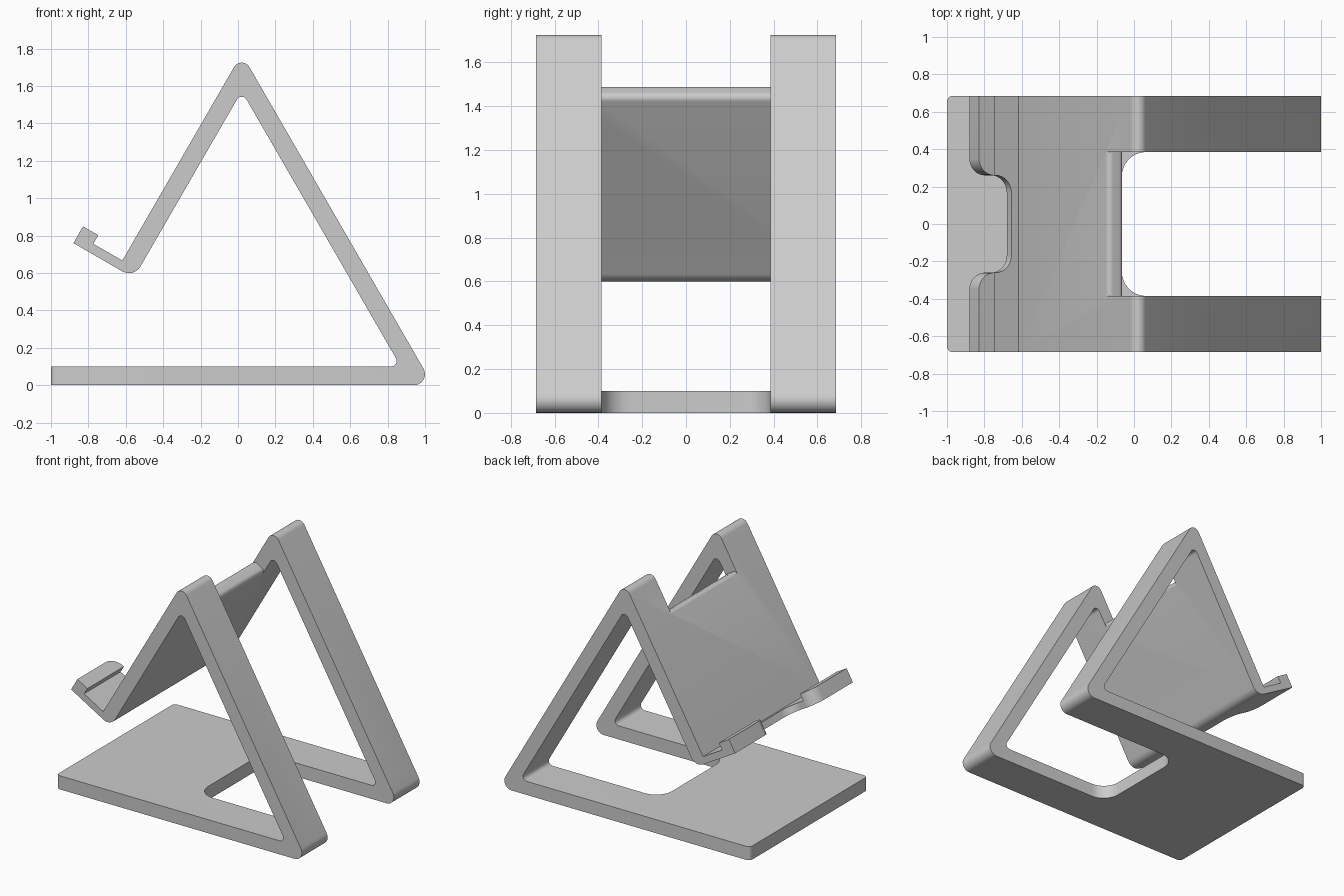
import bpy, bmesh
from math import cos, sin, tan, radians
from mathutils import Vector

cube = bpy.data.objects.get("Cube")
if cube:
    bpy.data.objects.remove(cube, do_unlink=True)

HALF_W, SLOT = 0.685, 0.385           # half width of the stand and of the open middle
U = Vector((cos(radians(30)), 0, -0.5))   # along the lip, towards the back plate
V = Vector((0.5, 0, cos(radians(30))))    # up the back plate
Y = Vector((0, 1, 0))
X, Z = Vector((1, 0, 0)), Vector((0, 0, 1))
LIP = Vector((-0.88, 0, 0.76))        # outer lower corner of the lip


def rounded(corners, steps=8):
    """Outline from (point, radius) pairs, with an arc at each radius."""
    out = []
    for i, (p, r) in enumerate(corners):
        if not r:
            out.append(p)
            continue
        a = (corners[i - 1][0] - p).normalized()
        b = (corners[(i + 1) % len(corners)][0] - p).normalized()
        half = a.angle(b) / 2
        centre = p + (a + b).normalized() * r / sin(half)
        reach = r / tan(half)
        start = (p + a * reach - centre).normalized()
        end = (p + b * reach - centre).normalized()
        out += [centre + start.slerp(end, k / steps) * r for k in range(steps + 1)]
    return out


def prism(name, corners, offset, direction):
    """Extrude a rounded outline from offset along direction."""
    bm = bmesh.new()
    face = bm.faces.new([bm.verts.new(p + offset) for p in rounded(corners)])
    new = bmesh.ops.extrude_face_region(bm, geom=[face])["geom"]
    bmesh.ops.translate(bm, vec=direction, verts=[g for g in new if isinstance(g, bmesh.types.BMVert)])
    bmesh.ops.recalc_face_normals(bm, faces=bm.faces)
    mesh = bpy.data.meshes.new(name)
    bm.to_mesh(mesh)
    bm.free()
    obj = bpy.data.objects.new(name, mesh)
    bpy.context.collection.objects.link(obj)
    return obj


def xz(x, z):
    return Vector((x, 0, z))


def lip(s, h):
    return LIP + U * s + V * h


# Side profile of the folded strip: base, leg, apex, back plate, lip and hook
plate_low, plate_high = 0.373, 0.273
profile = [
    (xz(-1, 0), 0), (xz(1.043, 0), 0.059), (xz(0.02, 1.772), 0.047),
    (lip(plate_high, 0.05), 0), (lip(0.094, 0.05), 0), (lip(0.094, 0.103), 0),
    (lip(0, 0.103), 0), (lip(0, 0), 0), (lip(plate_low, 0), 0.07),
    (xz(0.02, 1.572), 0.03), (xz(0.87, 0.1), 0.03), (xz(-1, 0.1), 0),
]
stand = prism("folded_stand", profile, -Y * HALF_W, Y * 2 * HALF_W)

# Round the front corners of the base
bm = bmesh.new()
bm.from_mesh(stand.data)
ends = [e for e in bm.edges if all(v.co.x < -0.999 for v in e.verts)
        and abs(e.verts[0].co.z - e.verts[1].co.z) > 0.05]
bmesh.ops.bevel(bm, geom=ends, offset=0.03, segments=5, profile=0.5, affect='EDGES')
bm.to_mesh(stand.data)
bm.free()

# Opening through the base
base_slot = prism("base_slot_cutter", [
    (X * -0.065 - Y * SLOT, 0.13), (X * 1.2 - Y * SLOT, 0),
    (X * 1.2 + Y * SLOT, 0), (X * -0.065 + Y * SLOT, 0.13)], Z * -0.2, Z * 0.5)

# Opening through the leg and apex, leaving a rounded top edge on the plate
top_high, top_low = xz(-0.139, 1.498), xz(-0.0524, 1.448)
leg_slot = prism("leg_slot_cutter", [
    (xz(-0.4, 2), 0), (top_high - V * 0.06 - U * 0.001, 0), (top_high, 0.03),
    (top_low, 0.03), (top_low - V * 0.06 + U * 0.001, 0),
    (xz(0.02, 1.35), 0), (xz(0.7, 0.2), 0), (xz(1.2, 0.2), 0), (xz(1.2, 2), 0)],
    -Y * SLOT, Y * 2 * SLOT)

# Rounded cable notch in the lip
near, deep, wide = LIP + Y * 0.26, LIP + U * 0.231 + Y * 0.26, LIP - U * 0.002 + Y * 0.45
far = LIP - U * 0.3 + Y * 0.45
half_notch = [(far, 0), (wide, 0), (near, 0.095), (deep, 0.095)]
flip = Vector((1, -1, 1))
notch = prism("lip_notch_cutter",
              half_notch + [(p * flip, r) for p, r in reversed(half_notch)],
              V * -0.1, V * 0.3)

# Cut the openings
bpy.ops.object.select_all(action='DESELECT')
stand.select_set(True)
bpy.context.view_layer.objects.active = stand
for cutter in (base_slot, leg_slot, notch):
    cutter.hide_render = True
    mod = stand.modifiers.new(cutter.name, 'BOOLEAN')
    mod.operation, mod.solver, mod.object = 'DIFFERENCE', 'EXACT', cutter
    bpy.ops.object.modifier_apply(modifier=mod.name)
    bpy.data.objects.remove(cutter, do_unlink=True)

# Plain grey finish
grey = bpy.data.materials.new("light_grey")
grey.use_nodes = True
colour = (0.6, 0.6, 0.6, 1)
grey.diffuse_color = colour
grey.node_tree.nodes["Principled BSDF"].inputs["Base Color"].default_value = colour
stand.data.materials.clear()
stand.data.materials.append(grey)
bpy.ops.object.shade_smooth_by_angle(angle=radians(30))
